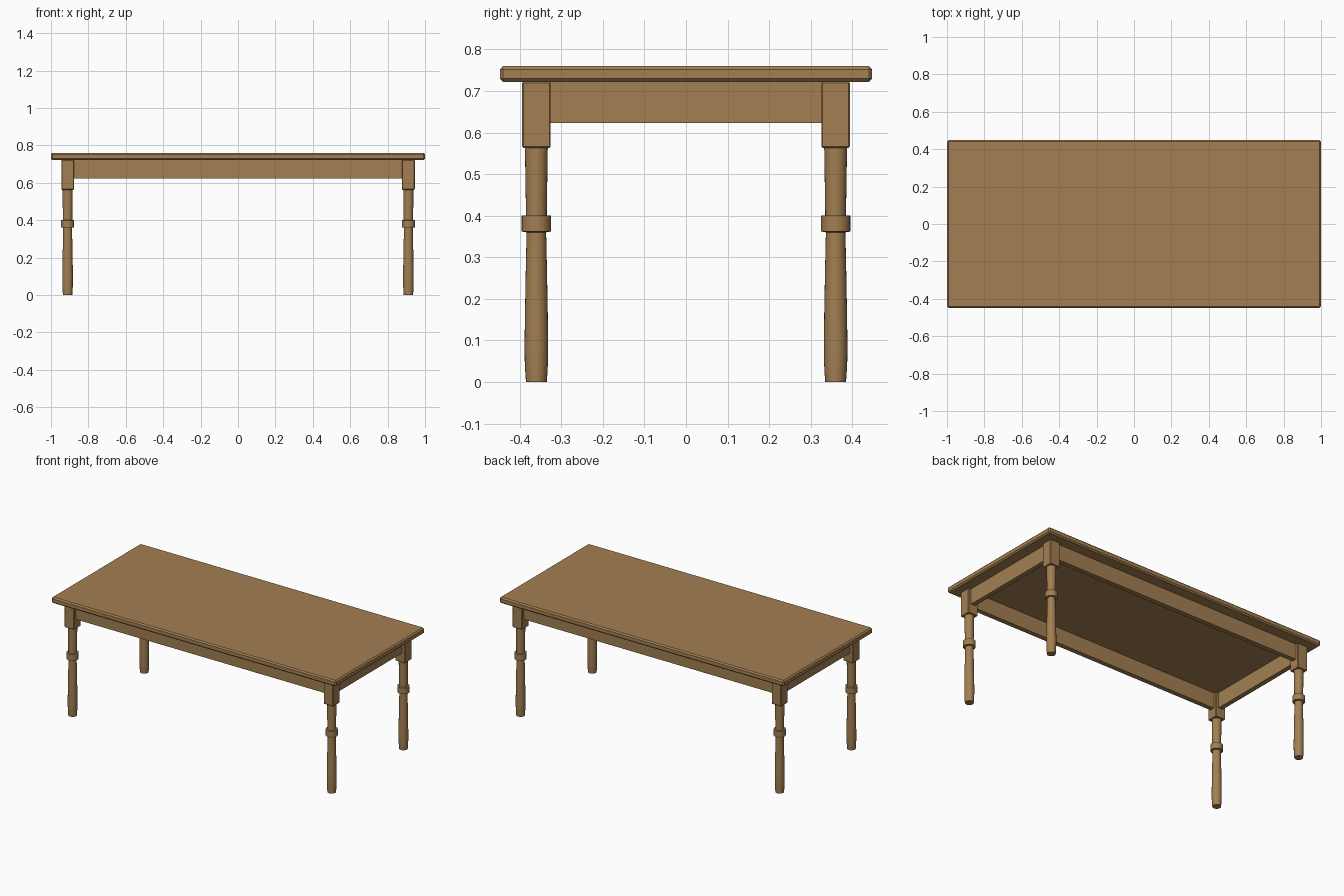
import bpy, bmesh, math
from mathutils import Matrix, Vector

cube = bpy.data.objects.get("Cube")
if cube:
    bpy.data.objects.remove(cube, do_unlink=True)

wood = bpy.data.materials.new("warm brown wood")
wood.use_nodes = True
wood.diffuse_color = (0.366, 0.212, 0.084, 1)
wood.node_tree.nodes["Principled BSDF"].inputs["Base Color"].default_value = wood.diffuse_color

TOP_Z, UNDER_Z, APRON_Z, BLOCK_Z = 0.76, 0.722, 0.623, 0.563
LEG_X, LEG_Y, BLOCK = 0.911, 0.36, 0.034


def finish(name, bm, location=(0, 0, 0)):
    bmesh.ops.recalc_face_normals(bm, faces=bm.faces)
    mesh = bpy.data.meshes.new(name)
    bm.to_mesh(mesh)
    bm.free()
    mesh.materials.append(wood)
    obj = bpy.data.objects.new(name, mesh)
    obj.location = location
    bpy.context.collection.objects.link(obj)
    return obj


def box(name, center, size, bevel=0.0):
    bm = bmesh.new()
    bmesh.ops.create_cube(bm, size=1, matrix=Matrix.Diagonal((*size, 1)))
    if bevel:
        bmesh.ops.bevel(bm, geom=bm.edges[:], offset=bevel, segments=1,
                        affect='EDGES', profile=0.5)
    return finish(name, bm, center)


def turned(name, profile, x, y, sides=24):
    # Spin a (radius, height) profile around the leg axis
    bm = bmesh.new()
    rings = []
    for r, z in profile:
        rings.append([bm.verts.new((r * math.cos(a), r * math.sin(a), z))
                      for a in (2 * math.pi * i / sides for i in range(sides))])
    for low, high in zip(rings, rings[1:]):
        for i in range(sides):
            j = (i + 1) % sides
            bm.faces.new((low[i], low[j], high[j], high[i]))
    bm.faces.new(rings[0][::-1])
    bm.faces.new(rings[-1])
    obj = finish(name, bm, Vector((x, y, 0)))
    bpy.ops.object.select_all(action='DESELECT')
    obj.select_set(True)
    bpy.context.view_layer.objects.active = obj
    bpy.ops.object.shade_smooth_by_angle(angle=math.radians(40))
    return obj


# Chamfered top
box("table_top", (0, 0, (TOP_Z + UNDER_Z) / 2), (2, 0.896, TOP_Z - UNDER_Z), 0.008)

# Turned legs with square blocks and a collar
leg_profile = [(0.025, 0), (0.0265, 0.02), (0.028, 0.05), (0.0285, 0.085),
               (0.0275, 0.16), (0.0255, 0.27), (0.0235, 0.36),
               (0.0355, 0.362), (0.0355, 0.40), (0.025, 0.401),
               (0.0255, 0.44), (0.0265, 0.50), (0.0275, BLOCK_Z + 0.004)]
for end, sx in (("left", 1), ("right", -1)):
    for side, sy in (("front", -1), ("back", 1)):
        x, y = sx * LEG_X, sy * LEG_Y
        turned(f"{side}_{end}_turned_leg", leg_profile, x, y)
        box(f"{side}_{end}_leg_block", (x, y, (UNDER_Z + BLOCK_Z) / 2),
            (2 * BLOCK, 2 * BLOCK, UNDER_Z - BLOCK_Z), 0.003)

# Aprons between the blocks
mid, height, thick = (UNDER_Z + APRON_Z) / 2, UNDER_Z - APRON_Z, 0.03
for name, s in (("front", -1), ("back", 1)):
    box(f"{name}_apron", (0, s * LEG_Y, mid), (2 * (LEG_X - BLOCK) + 0.01, thick, height))
for name, s in (("left", 1), ("right", -1)):
    box(f"{name}_apron", (s * LEG_X, 0, mid), (thick, 2 * (LEG_Y - BLOCK) + 0.01, height))
